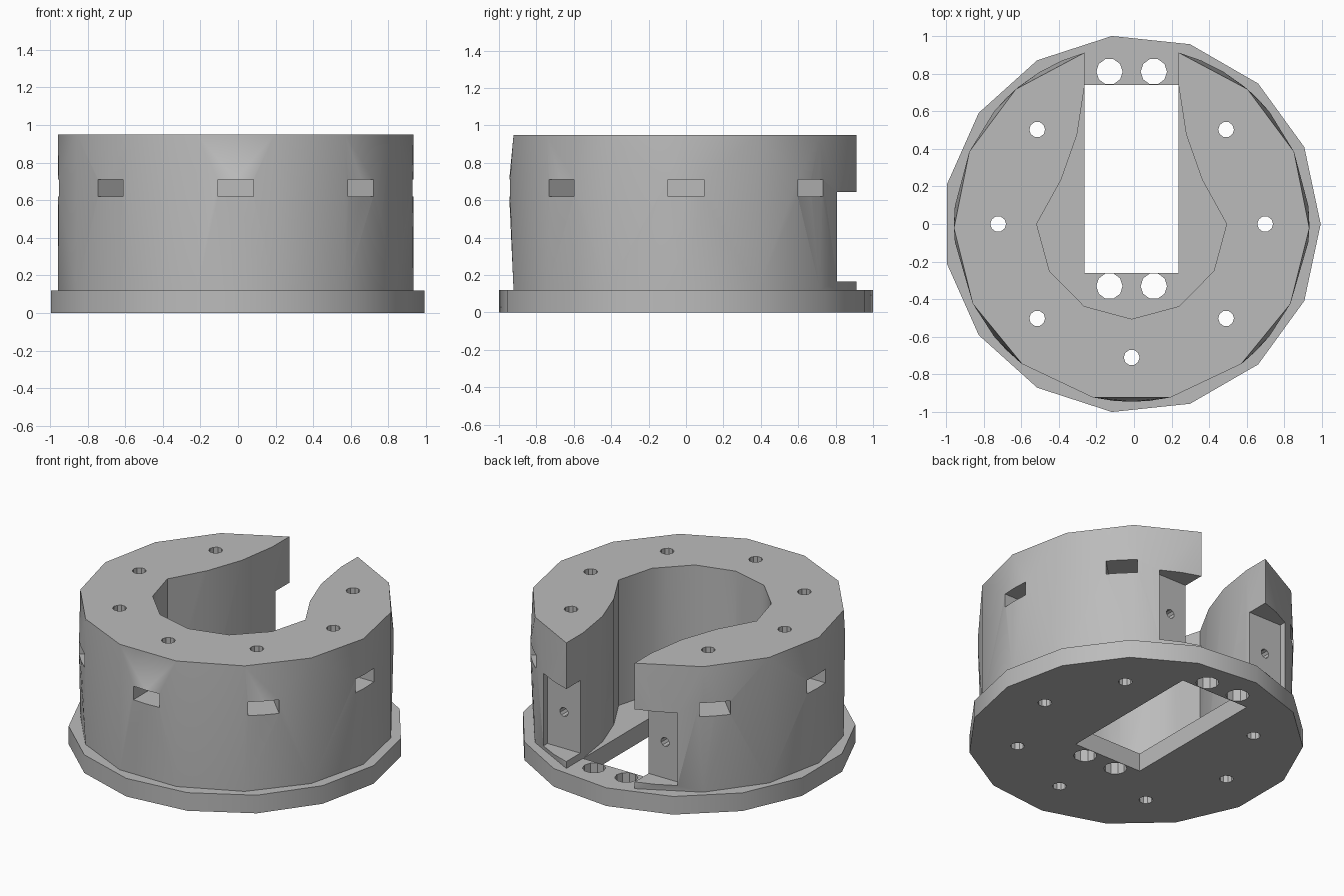
import bpy, bmesh, math
from mathutils import Matrix, Vector

old = bpy.data.objects.get("Cube")
if old:
    bpy.data.objects.remove(old, do_unlink=True)

CX = -0.0125                      # circle centre
R_BASE, R_BODY = 1.005, 0.945
Z_BASE, Z_TOP = 0.12, 0.95
SLOT = 0.25                       # half width of the rear slot
NUT_Z = (0.62, 0.71)
NOTCH_Z = (0.165, 0.645)
NOTCH_X, NOTCH_Y = 0.49, 0.765
SCREW_ANGLES = [math.radians(45 * i) for i in range(8) if i != 2]

grey = bpy.data.materials.new("light grey")
grey.use_nodes = True
grey.diffuse_color = (0.5, 0.5, 0.5, 1)
grey.node_tree.nodes["Principled BSDF"].inputs["Base Color"].default_value = (0.5, 0.5, 0.5, 1)


def finish(name, bm):
    bmesh.ops.recalc_face_normals(bm, faces=bm.faces)
    mesh = bpy.data.meshes.new(name)
    bm.to_mesh(mesh)
    bm.free()
    mesh.materials.append(grey)
    obj = bpy.data.objects.new(name, mesh)
    obj.location.x = CX
    bpy.context.collection.objects.link(obj)
    return obj


def prism(name, outline, z0, z1):
    bm = bmesh.new()
    face = bm.faces.new([bm.verts.new((x, y, z0)) for x, y in outline])
    top = bmesh.ops.extrude_face_region(bm, geom=[face])["geom"]
    bmesh.ops.translate(bm, vec=(0, 0, z1 - z0),
                        verts=[v for v in top if isinstance(v, bmesh.types.BMVert)])
    return finish(name, bm)


def ring(radius, sides, x=0, y=0):
    step = math.tau / sides
    return [(x + radius * math.cos(i * step), y + radius * math.sin(i * step))
            for i in range(sides)]


def box(name, low, high, turn=0):
    bm = bmesh.new()
    low, high = Vector(low), Vector(high)
    bmesh.ops.create_cube(bm, size=1)
    bmesh.ops.scale(bm, vec=high - low, verts=bm.verts)
    bmesh.ops.translate(bm, vec=(low + high) / 2, verts=bm.verts)
    bmesh.ops.rotate(bm, cent=(0, 0, 0), matrix=Matrix.Rotation(turn, 3, 'Z'), verts=bm.verts)
    return finish(name, bm)


def cut(target, cutter):
    mod = target.modifiers.new("cut", 'BOOLEAN')
    mod.operation, mod.solver, mod.object = 'DIFFERENCE', 'EXACT', cutter
    bpy.context.view_layer.objects.active = target
    bpy.ops.object.modifier_apply(modifier=mod.name)
    bpy.data.objects.remove(cutter, do_unlink=True)


# Drum wall: coarse rims plus finer points where openings meet the round surface
def on_wall(angle, z):
    return (R_BODY * math.cos(angle), R_BODY * math.sin(angle), z)


start = math.pi / 2 + math.asin(SLOT / R_BODY)
sweep = math.tau - 2 * math.asin(SLOT / R_BODY)
points = [on_wall(start + sweep * i / 13, z) for i in range(14) for z in (Z_BASE, Z_TOP)]
half_nut = math.asin(0.095 / R_BODY)
points += [on_wall(a + k * half_nut, z) for a in SCREW_ANGLES for k in (-1, 0, 1) for z in NUT_Z]
for side in (-1, 1):
    for x in (SLOT, (SLOT + NOTCH_X) / 2, NOTCH_X):
        points += [on_wall(math.pi / 2 + side * math.asin(x / R_BODY), z) for z in NOTCH_Z]
bm = bmesh.new()
for p in points:
    bm.verts.new(p)
bmesh.ops.remove_doubles(bm, verts=bm.verts, dist=0.001)
bmesh.ops.convex_hull(bm, input=bm.verts)
body = finish("drum_body", bm)

# Base flange
base = prism("base_flange", ring(R_BASE, 15), 0, Z_BASE)

# Central cavity opening into the rear slot
half = [(SLOT, 1.1), (SLOT, 0.735), (0.29, 0.475), (0.375, 0.235),
        (0.505, 0), (0.437, -0.25), (0.2525, -0.437)]
outline = half + [(0, -0.505)] + [(-x, y) for x, y in reversed(half)]
cut(body, prism("cavity_cutter", outline, 0, 1.2))

# Rear notches with a small horizontal screw hole each
for side in (-1, 1):
    xs = sorted((side * 0.2, side * NOTCH_X))
    cut(body, box("notch_cutter", (xs[0], NOTCH_Y, NOTCH_Z[0]), (xs[1], 1.1, NOTCH_Z[1])))
    bm = bmesh.new()
    place = Matrix.Translation((side * 0.37, 0.7, 0.405)) @ Matrix.Rotation(math.pi / 2, 4, 'X')
    bmesh.ops.create_cone(bm, cap_ends=True, segments=10, radius1=0.03, radius2=0.03,
                          depth=0.4, matrix=place)
    cut(body, finish("side_screw_cutter", bm))

# Radial nut pockets and vertical screw holes
for a in SCREW_ANGLES:
    cut(body, box("nut_cutter", (0.61, -0.095, NUT_Z[0]), (1.1, 0.095, NUT_Z[1]), a))
    x, y = 0.71 * math.cos(a), 0.71 * math.sin(a)
    for part in (body, base):
        cut(part, prism("screw_cutter", ring(0.042, 10, x, y), -0.1, 1.1))

# Rectangular window and mounting holes in the base
cut(base, box("window_cutter", (-SLOT, -0.26, -0.1), (SLOT, 0.738, 0.3)))
for x in (-0.118, 0.118):
    for y in (-0.33, 0.81):
        cut(base, prism("mount_cutter", ring(0.07, 10, x, y), -0.1, 0.3))

# Smooth the round walls, keep hard edges
for part in (body, base):
    bpy.ops.object.select_all(action='DESELECT')
    part.select_set(True)
    bpy.context.view_layer.objects.active = part
    bpy.ops.object.shade_smooth_by_angle(angle=math.radians(31))
